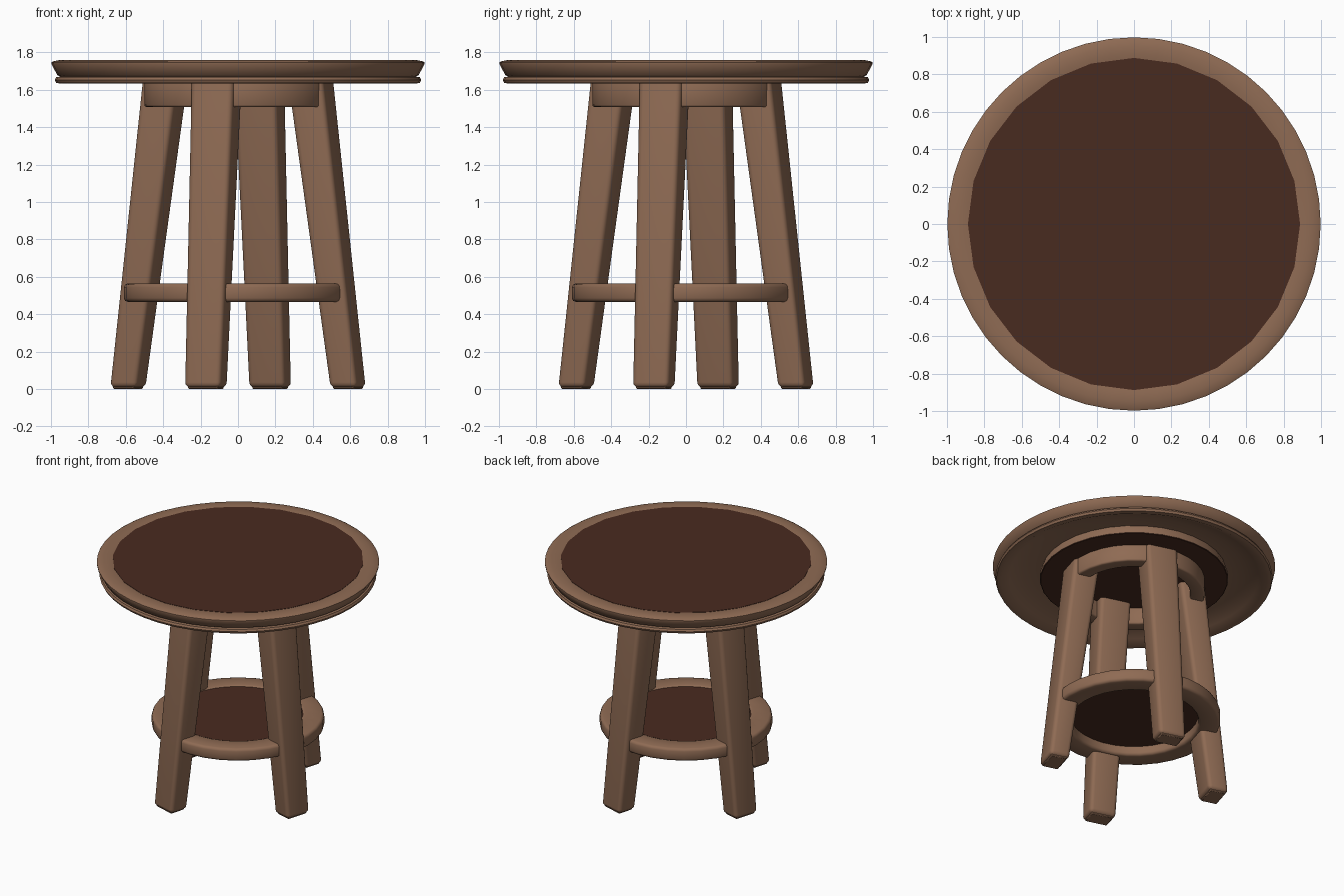
import bpy, bmesh, math

if "Cube" in bpy.data.objects:
    bpy.data.objects.remove(bpy.data.objects["Cube"])


def material(name, rgb):
    m = bpy.data.materials.new(name)
    m.diffuse_color = (*rgb, 1)
    m.use_nodes = True
    m.node_tree.nodes["Principled BSDF"].inputs["Base Color"].default_value = m.diffuse_color
    return m


LIGHT = material("light_wood", (0.275, 0.147, 0.088))
DARK = material("dark_wood", (0.066, 0.0235, 0.0145))


def finish(name, bm, mats, angle=35):
    bmesh.ops.remove_doubles(bm, verts=bm.verts, dist=1e-5)
    bmesh.ops.recalc_face_normals(bm, faces=bm.faces)
    me = bpy.data.meshes.new(name)
    bm.to_mesh(me)
    bm.free()
    ob = bpy.data.objects.new(name, me)
    bpy.context.collection.objects.link(ob)
    for m in mats:
        me.materials.append(m)
    bpy.ops.object.select_all(action='DESELECT')
    ob.select_set(True)
    bpy.context.view_layer.objects.active = ob
    bpy.ops.object.shade_smooth_by_angle(angle=math.radians(angle))
    return ob


def lathe(name, profile, mat, n=48, closed=False, angle=35):
    """Revolve (radius, z) points around the z axis."""
    bm = bmesh.new()
    rings = []
    for i in range(n):
        a = 2 * math.pi * i / n
        rings.append([bm.verts.new((r * math.cos(a), r * math.sin(a), z)) for r, z in profile])
    m = len(profile)
    for i in range(n):
        p, q = rings[i], rings[(i + 1) % n]
        for j in range(m if closed else m - 1):
            k = (j + 1) % m
            bm.faces.new((p[j], q[j], q[k], p[k]))
    bmesh.ops.dissolve_degenerate(bm, dist=1e-5, edges=bm.edges)
    return finish(name, bm, [mat], angle)


def ring(name, r0, r1, z0, z1, b, n):
    """Flat ring with softened edges."""
    c = b * 0.3
    prof = [(r0, z0 + b), (r0 + c, z0 + c), (r0 + b, z0), (r1 - b, z0), (r1 - c, z0 + c), (r1, z0 + b),
            (r1, z1 - b), (r1 - c, z1 - c), (r1 - b, z1), (r0 + b, z1), (r0 + c, z1 - c), (r0, z1 - b)]
    return lathe(name, prof, LIGHT, n, True, 50)


# table top: flared rim, groove and lower bead, hollow underneath
lathe("table_top_rim", [
    (0, 1.752), (0.85, 1.752), (0.887, 1.756), (0.91, 1.76), (0.95, 1.759), (0.985, 1.753),
    (0.998, 1.746), (0.998, 1.738), (0.966, 1.678), (0.95, 1.670), (0.972, 1.667), (0.98, 1.652),
    (0.972, 1.636), (0.94, 1.632), (0.88, 1.66), (0.78, 1.69), (0.66, 1.70), (0, 1.70)],
    LIGHT, 48, False, 50)

# dark inlay on the table top
lathe("table_top_inlay", [(0, 1.758), (0.888, 1.758), (0.888, 1.75), (0, 1.75)], DARK, 24)

# mounting disc under the top, light edge and dark bottom
lathe("mounting_disc_edge", [(0, 1.71), (0.65, 1.71), (0.667, 1.66), (0.665, 1.637), (0, 1.637)], LIGHT, 32)
lathe("mounting_disc_bottom", [(0, 1.637), (0.665, 1.637), (0.66, 1.633), (0, 1.633)], DARK, 32)

# apron ring joining the legs
ring("apron_ring", 0.40, 0.50, 1.507, 1.645, 0.012, 32)

# lower shelf
ring("shelf_ring", 0.455, 0.61, 0.466, 0.564, 0.02, 32)
lathe("shelf_panel", [(0, 0.555), (0.475, 0.555), (0.475, 0.535), (0, 0.535)], DARK, 32)


def tapered_box(name, angle, ends, bevel, segments):
    """Box along z; each end is (z, radial position, width, depth)."""
    bm = bmesh.new()
    levels = []
    for z, r, w, d in ends:
        quad = []
        for sx, sy in ((-1, -1), (1, -1), (1, 1), (-1, 1)):
            x, y = r + sx * d / 2, sy * w / 2
            quad.append(bm.verts.new((x * math.cos(angle) - y * math.sin(angle),
                                      x * math.sin(angle) + y * math.cos(angle), z)))
        levels.append(quad)
    lo, hi = levels
    bm.faces.new(lo[::-1])
    bm.faces.new(hi)
    for i in range(4):
        j = (i + 1) % 4
        bm.faces.new((lo[i], lo[j], hi[j], hi[i]))
    top = ends[1][0] - 0.001
    edges = [e for e in bm.edges if min(v.co.z for v in e.verts) < top]
    bmesh.ops.bevel(bm, geom=edges, offset=bevel, segments=segments, profile=0.5, affect='EDGES')
    return finish(name, bm, [LIGHT], 40)


# splayed, tapered legs with small foot pads
for i, side in enumerate(("right", "back", "left", "front")):
    a = math.radians(-16.3 + 90 * i)
    tapered_box(side + "_leg", a, ((0.008, 0.613, 0.202, 0.152), (1.64, 0.406, 0.236, 0.196)), 0.028, 3)
    tapered_box(side + "_foot_pad", a, ((0, 0.613, 0.165, 0.118), (0.02, 0.613, 0.17, 0.122)), 0.005, 1)
